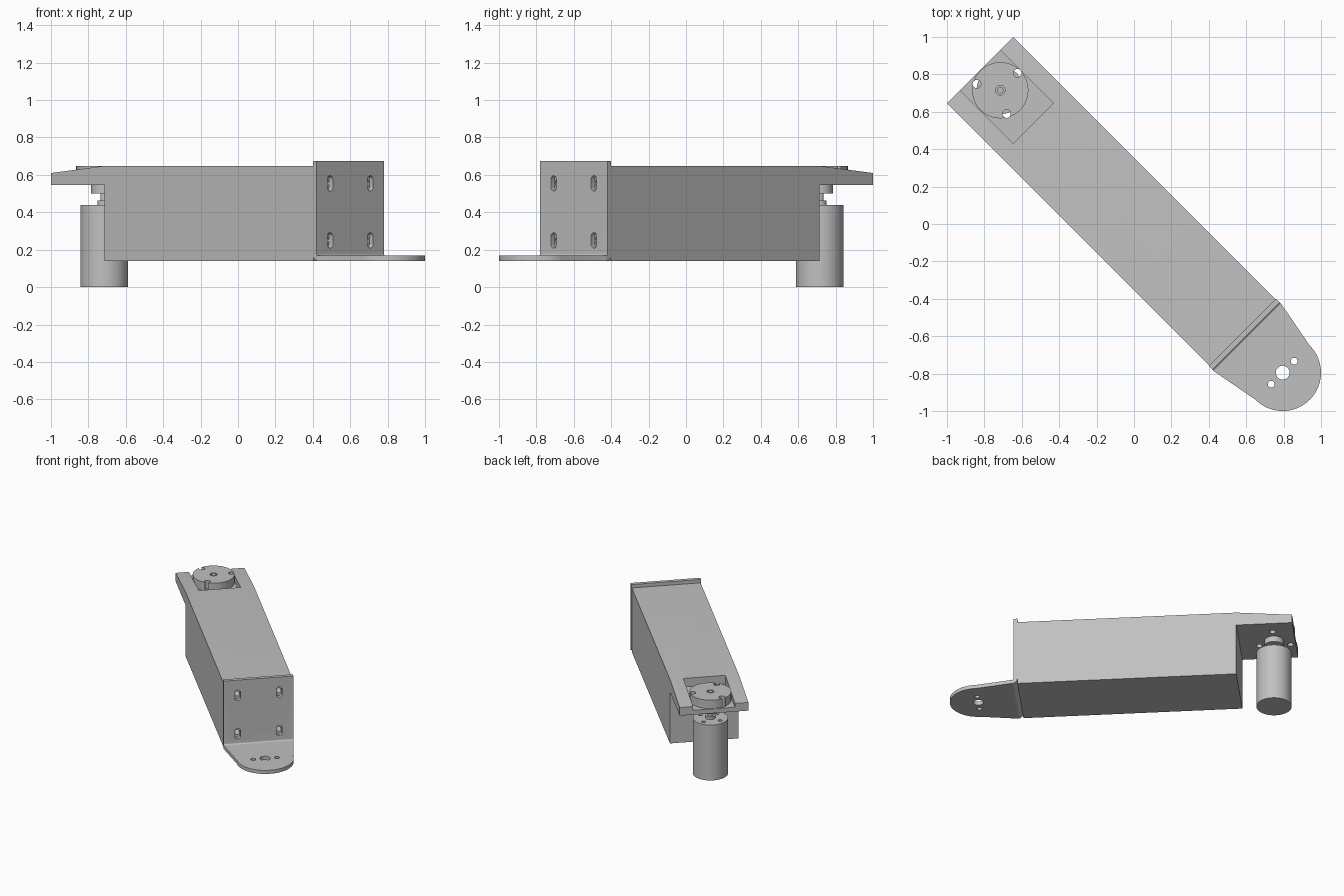
import bpy, bmesh
from math import sin, cos, pi, radians
from mathutils import Vector

if "Cube" in bpy.data.objects:
    bpy.data.objects.remove(bpy.data.objects["Cube"])

grey = bpy.data.materials.new("plain grey")
grey.use_nodes = True
grey.diffuse_color = (0.53, 0.53, 0.53, 1)
grey.node_tree.nodes["Principled BSDF"].inputs["Base Color"].default_value = grey.diffuse_color

# The arm is drawn lengthwise along x, then turned onto the diagonal.
TURN = radians(-45)
HALF = 0.251           # half width of the arm
MOTOR = -1.011         # motor axis along the arm
PIVOT = 1.124          # centre of the rounded foot
parts = []


def arc(cx, cy, r, start, end, n):
    angles = [radians(start + (end - start) * i / n) for i in range(n + 1)]
    return [(cx + r * cos(a), cy + r * sin(a)) for a in angles]


def circle(cx, cy, r, n=48):
    return arc(cx, cy, r, 0, 360, n)[:-1]


def extrude(name, points, place, depth):
    """Solid from a flat outline; place maps outline points to space."""
    bm = bmesh.new()
    face = bm.faces.new([bm.verts.new(place(a, b)) for a, b in points])
    moved = bmesh.ops.extrude_face_region(bm, geom=[face])["geom"]
    verts = [v for v in moved if isinstance(v, bmesh.types.BMVert)]
    bmesh.ops.translate(bm, verts=verts, vec=Vector(depth))
    bmesh.ops.recalc_face_normals(bm, faces=bm.faces)
    mesh = bpy.data.meshes.new(name)
    bm.to_mesh(mesh)
    bm.free()
    mesh.materials.append(grey)
    ob = bpy.data.objects.new(name, mesh)
    ob.rotation_euler.z = TURN
    bpy.context.collection.objects.link(ob)
    return ob


def upright(name, points, z0, z1):
    return extrude(name, points, lambda a, b: (a, b, z0), (0, 0, z1 - z0))


def sideways(name, points, half):
    return extrude(name, points, lambda a, b: (a, -half, b), (0, 2 * half, 0))


def lengthwise(name, points, x0, x1):
    return extrude(name, points, lambda a, b: (x0, a, b), (x1 - x0, 0, 0))


def cut(ob, cutters):
    for c in cutters:
        c.hide_render = True
        mod = ob.modifiers.new("cut", "BOOLEAN")
        mod.operation, mod.solver, mod.object = "DIFFERENCE", "EXACT", c
    graph = bpy.context.evaluated_depsgraph_get()
    mesh = bpy.data.meshes.new_from_object(ob.evaluated_get(graph))
    ob.modifiers.clear()
    ob.data = mesh
    for c in cutters:
        bpy.data.objects.remove(c)


def drill(x, y, r, z0, z1):
    return upright("drill", circle(x, y, r, 24), z0, z1)


def disc_holes(z0, z1):
    return [drill(MOTOR + 0.13 * cos(a), 0.13 * sin(a), 0.022, z0, z1)
            for a in (pi / 2, pi * 7 / 6, pi * 11 / 6)]


bolt_spots = [(y, z) for y in (-0.152, 0.152) for z in (0.25, 0.555)]

# Main arm with overhanging motor shelf
arm = sideways("arm_body", [(-1.163, 0.545), (-0.76, 0.545), (-0.76, 0.14), (0.82, 0.14),
                            (0.82, 0.648), (-0.76, 0.648), (-1.163, 0.61)], HALF)
pocket = upright("pocket", [(-1.3, -0.153), (-0.76, -0.153), (-0.76, 0.153), (-1.3, 0.153)],
                 0.58, 0.8)
cut(arm, [pocket] + disc_holes(0.5, 0.7)
    + [lengthwise("bore", circle(y, z, 0.019, 24), 0.72, 0.9) for y, z in bolt_spots])
parts.append(arm)

# Mounting disc in the pocket, with a recessed centre
disc = upright("mounting_disc", circle(MOTOR, 0, 0.15, 64), 0.581, 0.648)
cut(disc, disc_holes(0.5, 0.7) + [drill(MOTOR, 0, 0.026, 0.6, 0.7)])
parts.append(disc)
parts.append(upright("shaft_tip", circle(MOTOR, 0, 0.017, 24), 0.595, 0.646))

# Motor and its shaft
motor = upright("motor_body", circle(MOTOR, 0, 0.127, 64), 0, 0.44)
cut(motor, [drill(MOTOR + 0.085 * cos(a), 0.085 * sin(a), 0.014, 0.39, 0.5)
            for a in (pi / 4, pi * 3 / 4, pi * 5 / 4, pi * 7 / 4)])
parts.append(motor)
for name, r, z0, z1 in (("motor_collar", 0.036, 0.44, 0.462),
                        ("motor_shaft", 0.021, 0.462, 0.5),
                        ("shaft_hub", 0.07, 0.5, 0.545)):
    parts.append(upright(name, circle(MOTOR, 0, r), z0, z1))

# Bent end plate with four slots
bend = 0.8585
plate = sideways("end_plate", [(0.8485, 0.675), (0.82, 0.675)]
                 + arc(bend, 0.1785, 0.0385, 180, 270, 8)
                 + arc(bend, 0.1785, 0.01, 270, 180, 8), 0.2546)
slots = [lengthwise("slot", arc(y, z + 0.02, 0.021, 0, 180, 12)
                    + arc(y, z - 0.02, 0.021, 180, 360, 12), 0.75, 0.95)
         for y, z in bolt_spots]
cut(plate, slots)
parts.append(plate)

# Rounded foot with pivot holes
foot = upright("pivot_foot", [(bend, 0.2546), (bend, -0.2546)]
               + arc(PIVOT, 0, 0.205, -90, 90, 40), 0.14, 0.1685)
cut(foot, [drill(PIVOT, y, r, 0, 0.3) for y, r in ((0, 0.037), (-0.087, 0.018), (0.087, 0.018))])
parts.append(foot)

bpy.ops.object.select_all(action="DESELECT")
for ob in parts:
    ob.select_set(True)
bpy.context.view_layer.objects.active = arm
bpy.ops.object.shade_smooth_by_angle(angle=radians(30))
